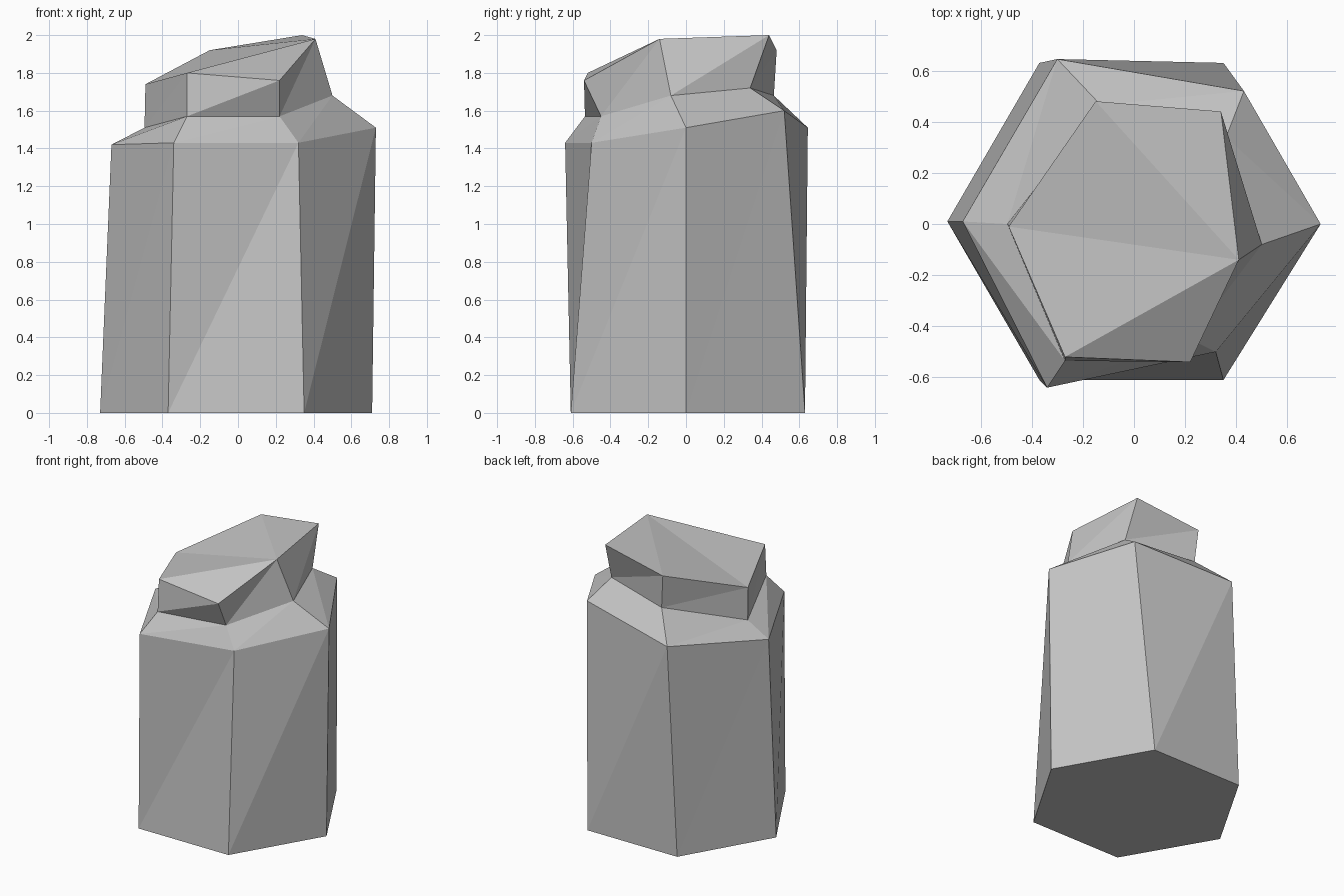
import bpy, bmesh

if "Cube" in bpy.data.objects:
    bpy.data.objects.remove(bpy.data.objects["Cube"])

# One plain stone grey
stone = bpy.data.materials.new("stone grey")
stone.diffuse_color = (0.55, 0.55, 0.55, 1)
stone.use_nodes = True
stone.node_tree.nodes["Principled BSDF"].inputs["Base Color"].default_value = stone.diffuse_color

# Six-sided rings, counter-clockwise from the left corner
BASE = [(-.73, .01, 0), (-.37, -.61, 0), (.35, -.61, 0),
        (.71, 0, 0), (.35, .63, 0), (-.37, .63, 0)]
SHOULDER = [(-.67, .01, 1.42), (-.34, -.64, 1.43), (.32, -.50, 1.43),
            (.73, 0, 1.51), (.43, .52, 1.60), (-.30, .645, 1.51)]
NECK = [(-.495, 0, 1.51), (-.27, -.535, 1.57), (.22, -.45, 1.57),
        (.50, -.08, 1.68), (.36, .34, 1.72), (-.13, .465, 1.68)]
CROWN = [(-.49, -.01, 1.74), (-.27, -.52, 1.80), (.22, -.54, 1.76),
         (.41, -.14, 1.98), (.34, .44, 2.0), (-.15, .48, 1.92)]

bm = bmesh.new()
rings = [[bm.verts.new(p) for p in ring] for ring in (BASE, SHOULDER, NECK, CROWN)]

# Column sides, sloped shoulder and crown sides, split along one diagonal
for low, high in zip(rings, rings[1:]):
    for i in range(6):
        j = (i + 1) % 6
        bm.faces.new((low[i], low[j], high[j]))
        bm.faces.new((low[i], high[j], high[i]))

# Flat underside
bm.faces.new(rings[0][::-1])

# Faceted top, fanned from the raised right corner
top = rings[-1]
for k in (4, 5, 0, 1):
    bm.faces.new((top[3], top[k], top[(k + 1) % 6]))

mesh = bpy.data.meshes.new("rock_pillar")
bm.to_mesh(mesh)
bm.free()
mesh.materials.append(stone)
pillar = bpy.data.objects.new("rock_pillar", mesh)
bpy.context.collection.objects.link(pillar)
